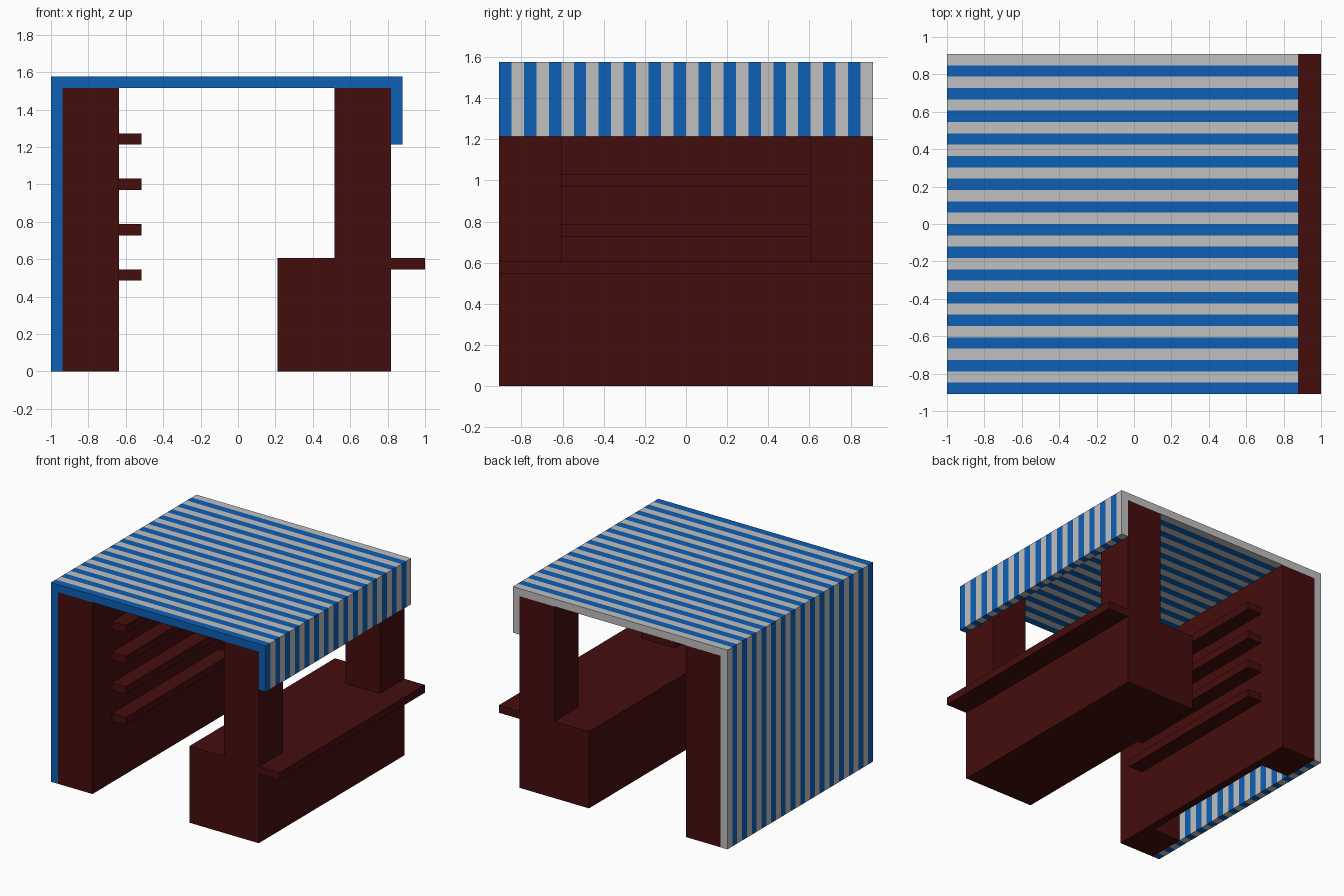
import bpy, bmesh

if "Cube" in bpy.data.objects:
    bpy.data.objects.remove(bpy.data.objects["Cube"], do_unlink=True)

U = 2 / 33  # building module: everything sits on this grid


def material(name, rgb):
    m = bpy.data.materials.new(name)
    m.use_nodes = True
    color = (*rgb, 1)
    m.diffuse_color = color
    m.node_tree.nodes["Principled BSDF"].inputs["Base Color"].default_value = color
    return m


wood = material("dark red wood", (0.06, 0.004, 0.004))
blue = material("awning blue", (0.004, 0.118, 0.465))
grey = material("awning light grey", (0.53, 0.53, 0.53))


def point(x, y, z):
    """Grid position to world: x counts from the left end, y from the middle."""
    return (x * U - 1, y * U, z * U)


def finish(name, bm, mats):
    bmesh.ops.recalc_face_normals(bm, faces=bm.faces)
    mesh = bpy.data.meshes.new(name)
    bm.to_mesh(mesh)
    bm.free()
    for m in mats:
        mesh.materials.append(m)
    obj = bpy.data.objects.new(name, mesh)
    bpy.context.collection.objects.link(obj)
    return obj


def box(name, x, y, z):
    """Wooden block from (min, max) grid ranges."""
    bm = bmesh.new()
    bmesh.ops.create_cube(bm, size=1)
    for v in bm.verts:
        v.co = point(*(r[0] if c < 0 else r[1] for c, r in zip(v.co, (x, y, z))))
    return finish(name, bm, [wood])


# Striped awning: back sheet, roof and front valance as one profile swept along y
profile = [(0, 0), (1, 0), (1, 25), (30, 25), (30, 20), (31, 20), (31, 26), (0, 26)]
bm = bmesh.new()
rings = [[bm.verts.new(point(x, y, z)) for x, z in profile] for y in range(-15, 16)]
n = len(profile)
for s in range(30):
    a, b = rings[s], rings[s + 1]
    for i in range(n):
        j = (i + 1) % n
        bm.faces.new((a[i], a[j], b[j], b[i])).material_index = s % 2
bm.faces.new(rings[0]).material_index = 0
bm.faces.new(rings[-1]).material_index = 1
finish("striped_awning", bm, [blue, grey])

# Corner posts
for side, y in (("front", (-15, -10)), ("back", (10, 15))):
    box(f"{side}_wall_post", (1, 6), y, (0, 25))
    box(f"{side}_counter_post", (25, 30), y, (10, 25))

# Wall panel with four shelves
box("wall_panel", (5, 6), (-10, 10), (0, 25))
for i in range(4):
    box(f"shelf_{i + 1}", (6, 8), (-11, 11), (8 + 4 * i, 9 + 4 * i))

# Counter and its serving ledge
box("counter", (20, 30), (-15, 15), (0, 10))
box("counter_ledge", (30, 33), (-15, 15), (9, 10))
